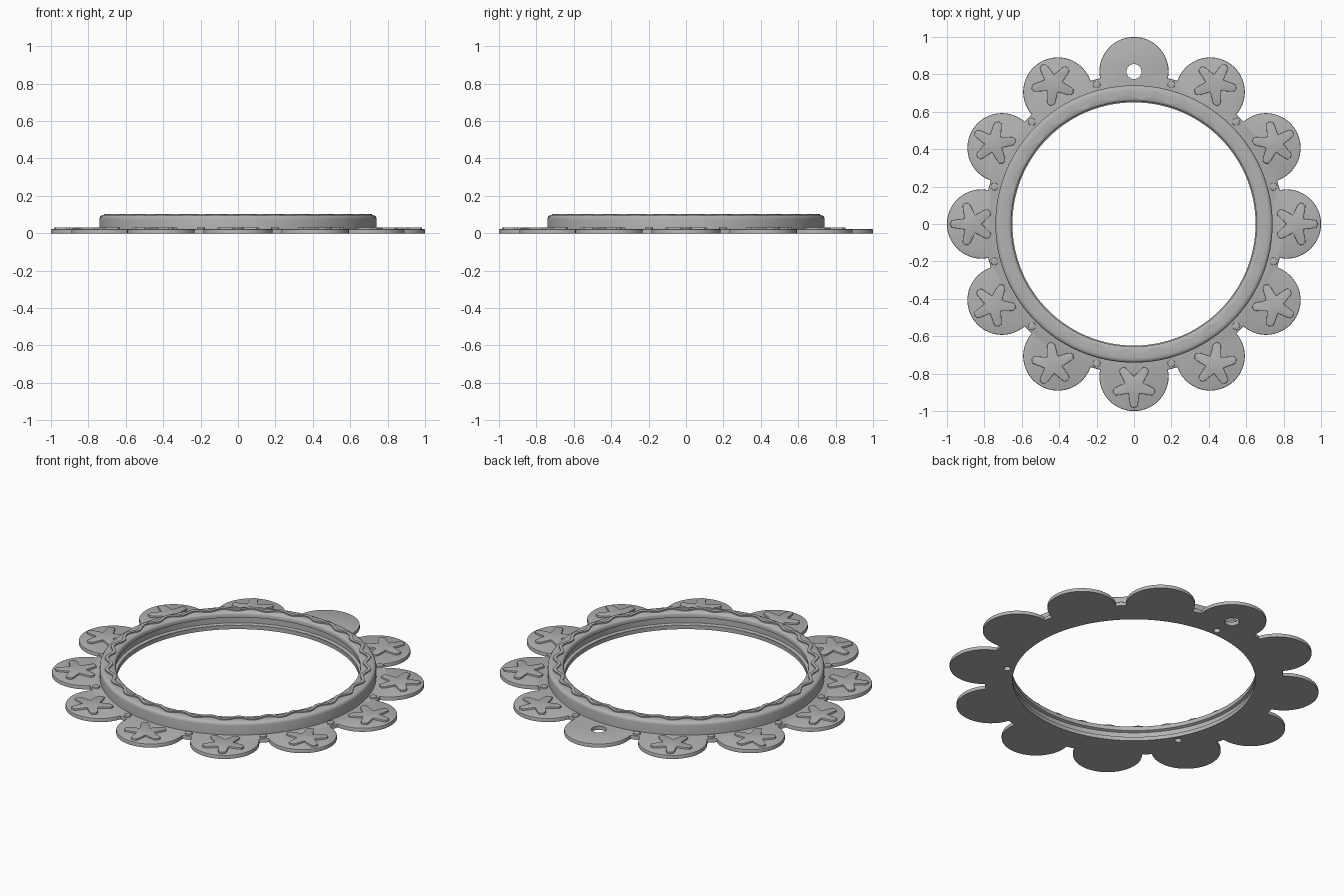
import bpy, bmesh, math
from math import sin, cos, pi, radians

cube = bpy.data.objects.get("Cube")
if cube:
    bpy.data.objects.remove(cube)

grey = bpy.data.materials.new("plain grey")
grey.use_nodes = True
grey.diffuse_color = (0.45, 0.45, 0.45, 1)
grey.node_tree.nodes["Principled BSDF"].inputs["Base Color"].default_value = (0.45, 0.45, 0.45, 1)


def make(name, bm, smooth=True):
    bmesh.ops.recalc_face_normals(bm, faces=bm.faces)
    mesh = bpy.data.meshes.new(name)
    bm.to_mesh(mesh)
    bm.free()
    mesh.materials.append(grey)
    ob = bpy.data.objects.new(name, mesh)
    bpy.context.collection.objects.link(ob)
    select(ob)
    if smooth:
        bpy.ops.object.shade_smooth_by_angle(angle=radians(35))
    return ob


def select(ob):
    bpy.ops.object.select_all(action='DESELECT')
    ob.select_set(True)
    bpy.context.view_layer.objects.active = ob


def polar(r, a):
    return r * cos(a), r * sin(a)


def circle(r, n, cx=0, cy=0):
    return [(cx + r * cos(2 * pi * i / n), cy + r * sin(2 * pi * i / n)) for i in range(n)]


def prism(bm, outline, z0, z1, chamfer=0):
    """Extrude an outline, with an optional chamfer round its top."""
    face = bm.faces.new([bm.verts.new((x, y, z0)) for x, y in outline])
    out = bmesh.ops.extrude_face_region(bm, geom=[face])["geom"]
    bmesh.ops.translate(bm, vec=(0, 0, z1 - z0), verts=[g for g in out if isinstance(g, bmesh.types.BMVert)])
    if chamfer:
        top = [g for g in out if isinstance(g, bmesh.types.BMFace)][0]
        bmesh.ops.bevel(bm, geom=list(top.edges), offset=chamfer, segments=2,
                        profile=0.5, affect='EDGES')


def loops(bm, rows, closed=True):
    """Skin a closed series of equal-length closed rings."""
    rings = [[bm.verts.new(p) for p in row] for row in rows]
    n = len(rings[0])
    for a, b in zip(rings, rings[1:] + rings[:1]):
        for i in range(n):
            j = (i + 1) % n
            bm.faces.new((a[i], a[j], b[j], b[i]))


def cut(target, cutter):
    mod = target.modifiers.new("cut", 'BOOLEAN')
    mod.operation, mod.solver, mod.object = 'DIFFERENCE', 'EXACT', cutter
    select(target)
    bpy.ops.object.modifier_apply(modifier=mod.name)


PETALS = 12
PETAL_R, PETAL_C, DISC_R = 0.185, 0.815, 0.80
HOLE_R, SOCKET_R = 0.65, 0.69

# Petalled base plate: petal arcs joined across a disc
reach = math.acos((DISC_R**2 - PETAL_C**2 - PETAL_R**2) / (2 * PETAL_C * PETAL_R))
outline = []
for k in range(PETALS):
    a = 2 * pi * k / PETALS
    cx, cy = polar(PETAL_C, a)
    for i in range(33):
        dx, dy = polar(PETAL_R, a - reach + 2 * reach * i / 32)
        outline.append((cx + dx, cy + dy))
    outline.append(polar(DISC_R, a + pi / PETALS))
bm = bmesh.new()
prism(bm, outline, 0, 0.022, 0.005)
plate = make("petal_plate", bm)

# Raised frame ring with rounded top and a groove inside
profile = [(0.652, 0.01), (0.652, 0.024), (0.67, 0.028), (0.67, 0.06), (0.656, 0.066),
           (0.655, 0.084), (0.659, 0.092), (0.668, 0.097), (0.722, 0.097),
           (0.733, 0.093), (0.739, 0.086), (0.741, 0.076), (0.741, 0.01)]
bm = bmesh.new()
loops(bm, [[(x, y, z) for x, y in circle(r, 144)] for r, z in profile])
ring = make("frame_ring", bm)

# Cutters: centre opening, hanging hole and three blind sockets underneath
bm = bmesh.new()
prism(bm, circle(HOLE_R, 144), -0.1, 0.2)
prism(bm, circle(0.04, 32, 0, PETAL_C), -0.1, 0.2)
openings = make("opening_cutter", bm)
bm = bmesh.new()
for deg in (90, 210, 330):
    prism(bm, circle(0.019, 24, *polar(SOCKET_R, radians(deg))), -0.1, 0.05)
sockets = make("socket_cutter", bm)
cut(plate, openings)
cut(plate, sockets)
cut(ring, sockets)
for ob in (openings, sockets):
    bpy.data.objects.remove(ob)
for ob in (plate, ring):
    select(ob)
    bpy.ops.object.shade_smooth_by_angle(angle=radians(35))

# Wavy band on top of the ring
WAVES, STEPS = 28, 8
n = WAVES * STEPS


def wave(offset, z):
    return [(*polar(0.693 + offset + 0.014 * sin(2 * pi * i / STEPS), 2 * pi * i / n), z) for i in range(n)]


bm = bmesh.new()
loops(bm, [wave(-0.01, 0.09), wave(-0.01, 0.104), wave(0.01, 0.104), wave(0.01, 0.09)])
make("wavy_band", bm)

# Starfish on every petal except the one with the hanging hole
star = [(0.05, -36), (0.098, -13), (0.112, -9), (0.118, 0), (0.112, 9), (0.098, 13)]
for k in range(PETALS):
    a = 2 * pi * k / PETALS
    if k == PETALS // 4:
        continue
    cx, cy = polar(0.865, a)
    points = []
    for arm in range(5):
        for r, deg in star:
            dx, dy = polar(r, a + radians(deg + 72 * arm))
            points.append((cx + dx, cy + dy))
    bm = bmesh.new()
    prism(bm, points, 0.015, 0.032, 0.003)
    make(f"star_{k + 1}", bm)

# Small studs in the gaps between petals
bm = bmesh.new()
for k in range(PETALS):
    prism(bm, circle(0.02, 20, *polar(0.772, 2 * pi * (k + 0.5) / PETALS)), 0.015, 0.031, 0.003)
make("gap_studs", bm)
